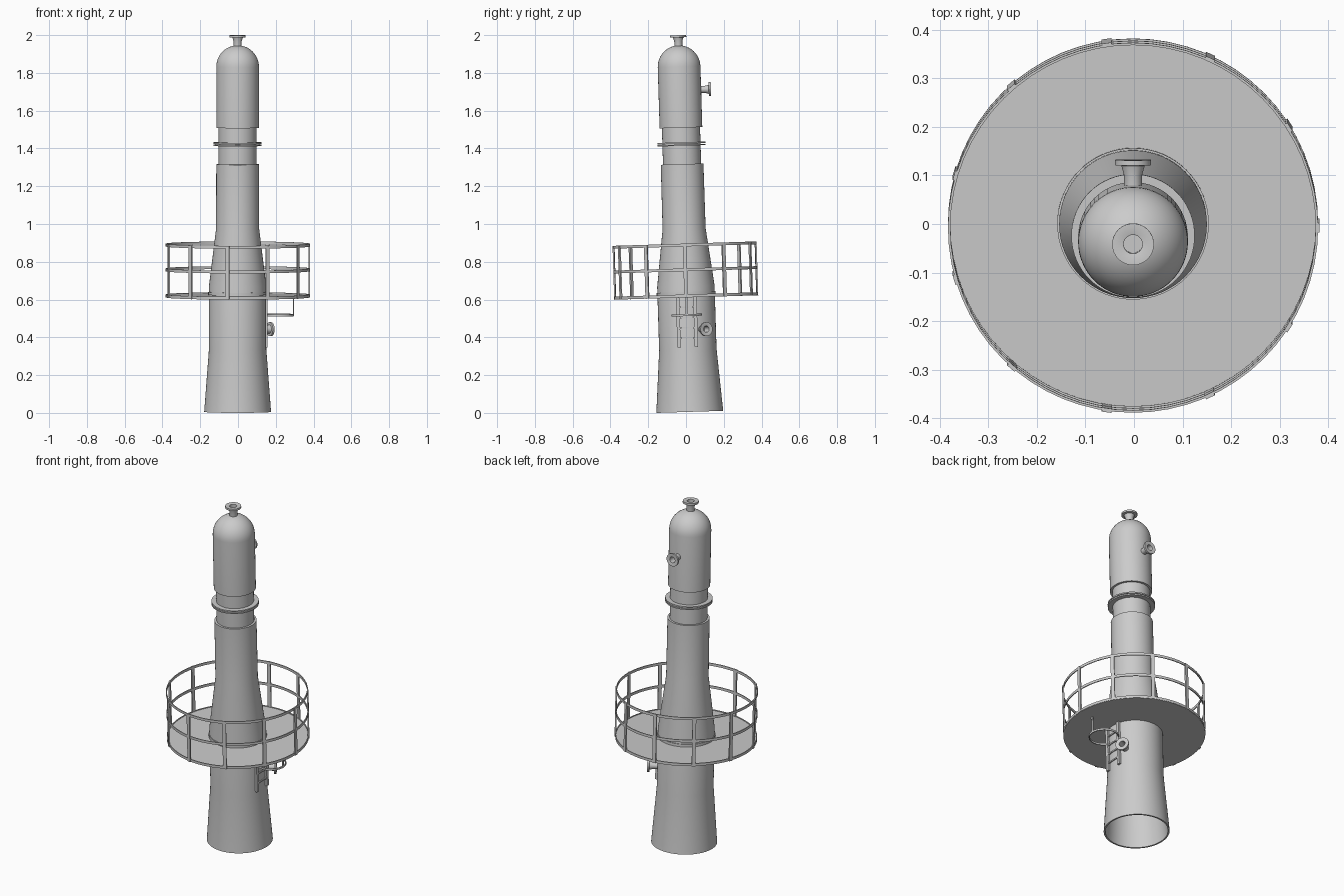
import bpy, bmesh, math
from mathutils import Matrix, Vector

if "Cube" in bpy.data.objects:
    bpy.data.objects.remove(bpy.data.objects["Cube"])

# whole tower leans slightly towards -y
LEAN = Matrix.Translation((-0.002, 0.02, 0.0055)) @ Matrix.Rotation(0.031, 4, 'X')


def finish(name, bm, local=Matrix()):
    bmesh.ops.recalc_face_normals(bm, faces=bm.faces)
    bm.transform(LEAN @ local)
    me = bpy.data.meshes.new(name)
    bm.to_mesh(me)
    bm.free()
    ob = bpy.data.objects.new(name, me)
    bpy.context.collection.objects.link(ob)
    bpy.ops.object.select_all(action='DESELECT')
    ob.select_set(True)
    bpy.context.view_layer.objects.active = ob
    bpy.ops.object.shade_smooth_by_angle(angle=math.radians(30))
    return ob


def lathe(name, profile, n=64, local=Matrix(), closed=False):
    """Revolve (radius, height) points around local z."""
    bm = bmesh.new()
    rings = []
    for r, z in profile:
        if r == 0:
            rings.append([bm.verts.new((0, 0, z))] * n)
        else:
            rings.append([bm.verts.new((r * math.cos(2 * math.pi * i / n),
                                        r * math.sin(2 * math.pi * i / n), z)) for i in range(n)])
    pairs = list(zip(rings, rings[1:]))
    if closed:
        pairs.append((rings[-1], rings[0]))
    for a, b in pairs:
        for i in range(n):
            j = (i + 1) % n
            vs = list(dict.fromkeys((a[i], a[j], b[j], b[i])))
            bm.faces.new(vs)
    return finish(name, bm, local)


def band(name, r0, r1, z0, z1, n=64, local=Matrix()):
    return lathe(name, [(r0, z0), (r1, z0), (r1, z1), (r0, z1)], n, local, True)


def box(name, size, centre, angle=0):
    bm = bmesh.new()
    bmesh.ops.create_cube(bm, size=1)
    bm.transform(Matrix.Rotation(angle, 4, 'Z') @ Matrix.Translation(centre)
                 @ Matrix.Diagonal((*size, 1)))
    return finish(name, bm)


def nozzle(name, length, flange, local):
    """Hollow pipe flaring into a flange, mouth at local z = length."""
    b = flange * 0.5
    lathe(name, [(b, 0), (b, length - 0.032), (b * 1.3, length - 0.012), (flange, length - 0.011),
                 (flange, length), (b, length), (b * 0.9, length - 0.001),
                 (b * 0.9, length - 0.05), (0, length - 0.05)], 32, local)


# tower shell, hollow underneath
dome = [(0.113 * math.cos(a), 1.828 + 0.113 * math.sin(a))
        for a in [math.pi / 2 * k / 12 for k in range(12)]] + [(0, 1.941)]
lathe("tower_shell", [(0, 1.3), (0.105, 1.3), (0.105, 0.97), (0.143, 0.66), (0.143, 0.33),
                      (0.168, 0), (0.177, 0), (0.152, 0.33), (0.152, 0.665), (0.114, 0.97),
                      (0.113, 1.312), (0.101, 1.312), (0.101, 1.505), (0.113, 1.505)] + dome)
band("tower_collar", 0.148, 0.156, 0.62, 0.635)

# body flange pair
band("lower_body_flange", 0.1, 0.127, 1.409, 1.416)
band("upper_body_flange", 0.1, 0.127, 1.420, 1.428)

# nozzles: top, upper rear, lower side
nozzle("top_nozzle", 0.075, 0.043, Matrix.Translation((0, 0, 1.92)))
nozzle("rear_nozzle", 0.065, 0.037,
       Matrix.Translation((0, 0.1, 1.704)) @ Matrix.Rotation(-math.pi / 2, 4, 'X'))
nozzle("side_nozzle", 0.07, 0.037,
       Matrix.Translation((0, 0, 0.435)) @ Matrix.Rotation(math.radians(30), 4, 'Z')
       @ Matrix.Translation((0.135, 0, 0)) @ Matrix.Rotation(math.pi / 2, 4, 'Y'))

# platform floor and railing
band("platform_floor", 0.14, 0.379, 0.606, 0.618)
for label, z in (("toe", 0.614), ("middle", 0.752), ("top", 0.883)):
    band(label + "_rail", 0.376, 0.381, z - 0.007, z + 0.008)
for k in range(11):
    box(f"rail_post_{k}", (0.008, 0.02, 0.285), (0.38, 0, 0.748), 2 * math.pi * k / 11)

# ladder under the platform with safety hoop
for side in (-1, 1):
    box(f"ladder_rail_{side}", (0.012, 0.018, 0.265), (0.153, side * 0.046, 0.475))
for k, z in enumerate((0.39, 0.445, 0.5, 0.555)):
    box(f"ladder_rung_{k}", (0.008, 0.09, 0.008), (0.153, 0, z))
band("ladder_hoop", 0.076, 0.081, 0.507, 0.518, 32, Matrix.Translation((0.217, 0, 0)))
box("hoop_hanger", (0.005, 0.012, 0.1), (0.295, 0, 0.557))
